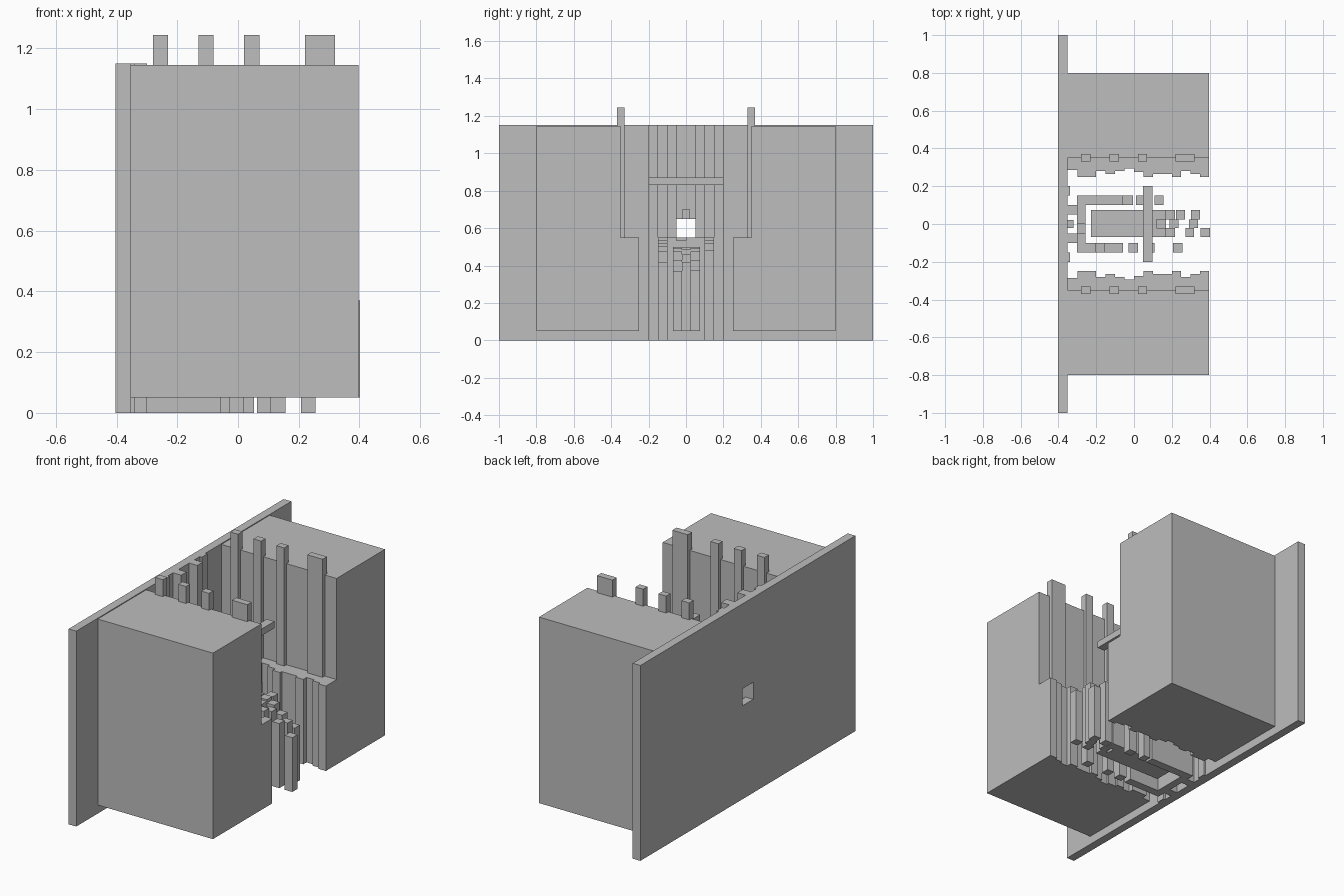
import bpy
import bmesh

cube = bpy.data.objects.get("Cube")
if cube:
    bpy.data.objects.remove(cube, do_unlink=True)

grey = bpy.data.materials.new("plain grey")
grey.use_nodes = True
colour = (0.51, 0.51, 0.51, 1)
grey.diffuse_color = colour
grey.node_tree.nodes["Principled BSDF"].inputs["Base Color"].default_value = colour

BACK = -0.353    # inner face of the back panel
FRONT = 0.397    # front face of the side blocks
FLOOR = 0.05
LEDGE = 0.55


def finish(name, bm):
    bmesh.ops.recalc_face_normals(bm, faces=bm.faces)
    mesh = bpy.data.meshes.new(name)
    bm.to_mesh(mesh)
    bm.free()
    mesh.materials.append(grey)
    obj = bpy.data.objects.new(name, mesh)
    bpy.context.collection.objects.link(obj)
    return obj


def box(name, x, y, z):
    bm = bmesh.new()
    bmesh.ops.create_cube(bm, size=1)
    for v in bm.verts:
        for i, (lo, hi) in enumerate((x, y, z)):
            v.co[i] = lo if v.co[i] < 0 else hi
    return finish(name, bm)


def prism(name, outline, z0, z1):
    bm = bmesh.new()
    face = bm.faces.new([bm.verts.new((x, y, z0)) for x, y in outline])
    top = bmesh.ops.extrude_face_region(bm, geom=[face])["geom"]
    for v in top:
        if isinstance(v, bmesh.types.BMVert):
            v.co.z = z1
    return finish(name, bm)


def span(side, near, far):
    return tuple(sorted((side * near, side * far)))


# Back panel with a small square window
panel = box("back_panel", (-0.403, BACK), (-1, 1), (0, 1.15))
cutter = box("window_cutter", (-0.6, -0.2), (-0.05, 0.05), (LEDGE, 0.65))
cutter.hide_render = True
cut = panel.modifiers.new("window", "BOOLEAN")
cut.operation = "DIFFERENCE"
cut.object = cutter
cut.solver = "EXACT"
bpy.context.view_layer.objects.active = panel
bpy.ops.object.modifier_apply(modifier=cut.name)
bpy.data.objects.remove(cutter, do_unlink=True)

# Inner edge of the stepped ledge: (end of step in x, distance from centre)
steps = [(-0.3, 0.285), (-0.2, 0.25), (-0.15, 0.28), (-0.1, 0.265),
         (-0.05, 0.28), (0, 0.295), (0.05, 0.275), (0.1, 0.25),
         (0.2, 0.265), (0.25, 0.25), (0.3, 0.28), (0.35, 0.265),
         (FRONT, 0.25)]

for side, label in ((1, "rear"), (-1, "front")):
    # Tall block, stepped ledge and the posts standing on it
    box(label + "_block", (BACK, FRONT), span(side, 0.35, 0.8), (FLOOR, 1.145))
    outline = [(BACK, side * 0.35)]
    x = BACK
    for end, depth in steps:
        outline += [(x, side * depth), (end, side * depth)]
        x = end
    outline.append((FRONT, side * 0.35))
    prism(label + "_ledge", outline, FLOOR, LEDGE)
    for x0, x1 in ((-0.28, -0.23), (-0.13, -0.08), (0.02, 0.07), (0.22, 0.32)):
        box(label + "_post", (x0, x1), span(side, 0.33, 0.37), (LEDGE, 1.245))
    # Pilasters on the back panel
    box(label + "_thin_pilaster", (BACK, -0.34), span(side, 0.15, 0.2), (0, 1.15))
    box(label + "_deep_pilaster", (BACK, -0.3), span(side, 0.05, 0.1), (0, 1.15))

# Small block above the window and the bridge beam
box("window_lintel", (BACK, -0.32), (-0.022, 0.022), (0.65, 0.7))
box("bridge_beam", (0.048, 0.097), (-0.2, 0.2), (0.83, 0.87))

# Low wall joining the two rows behind the centre
for y0, y1, top in ((-0.1, -0.05, LEDGE), (-0.05, 0, 0.535), (0, 0.1, LEDGE)):
    box("cross_wall", (-0.303, -0.257), (y0, y1), (0, top))

# Rows of pillars that step down towards the front: (x start, x end, top)
rows = [
    ("front_row", -0.15, -0.1, 0,
     [(-0.303, -0.2, LEDGE), (-0.2, -0.153, 0.535), (-0.153, -0.057, 0.52),
      (-0.03, 0.02, 0.505), (0.062, 0.108, 0.475), (0.207, 0.256, 0.42)]),
    ("rear_row", 0.1, 0.15, 0,
     [(-0.303, -0.057, LEDGE), (-0.057, -0.005, 0.535),
      (0.01, 0.053, 0.52), (0.108, 0.157, 0.48)]),
    ("centre_front", -0.07, -0.022, FLOOR,
     [(0.12, 0.17, 0.495), (0.17, 0.217, 0.475),
      (0.272, 0.318, 0.43), (0.353, 0.4025, 0.37)]),
    ("centre_middle", -0.022, 0.025, FLOOR,
     [(0.12, 0.17, 0.485), (0.187, 0.235, 0.46), (0.29, 0.338, 0.42)]),
    ("centre_rear", 0.025, 0.075, FLOOR,
     [(0.12, 0.17, 0.495), (0.17, 0.217, 0.475),
      (0.222, 0.27, 0.43), (0.302, 0.35, 0.375)]),
]
for name, y0, y1, base, pillars in rows:
    for x0, x1, top in pillars:
        box(name + "_pillar", (x0, x1), (y0, y1), (base, top))

# Solid centre block behind the pillars
box("centre_block", (-0.228, 0.12), (-0.07, 0.075), (FLOOR, 0.5))
